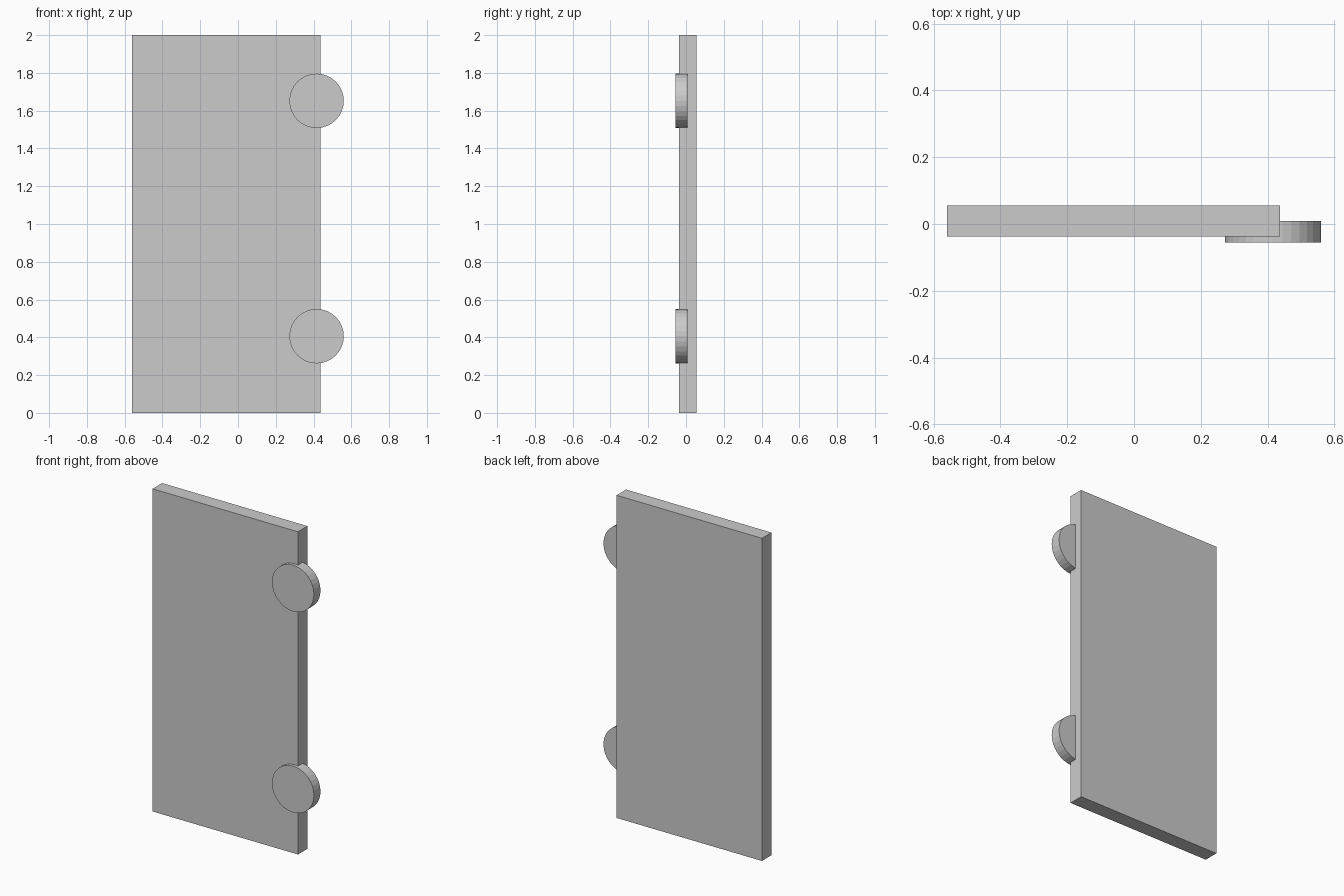
import bpy
from math import pi

if "Cube" in bpy.data.objects:
    bpy.data.objects.remove(bpy.data.objects["Cube"])


def box(name, lo, hi):
    bpy.ops.mesh.primitive_cube_add(size=1, location=[(a + b) / 2 for a, b in zip(lo, hi)])
    ob = bpy.context.object
    ob.name = name
    ob.scale = [b - a for a, b in zip(lo, hi)]
    bpy.ops.object.transform_apply(location=False, rotation=False, scale=True)


def disc(name, x, z, radius, y0, y1):
    bpy.ops.mesh.primitive_cylinder_add(vertices=32, radius=radius, depth=y1 - y0,
                                        location=(x, (y0 + y1) / 2, z), rotation=(pi / 2, 0, 0))
    bpy.context.object.name = name


# Upright flat panel
box("panel", (-0.56, -0.037, 0.0), (0.437, 0.056, 2.0))

# Two round discs set into the front of the right edge
for name, z in (("lower_disc", 0.406), ("upper_disc", 1.652)):
    disc(name, 0.416, z, 0.144, -0.056, 0.0085)
